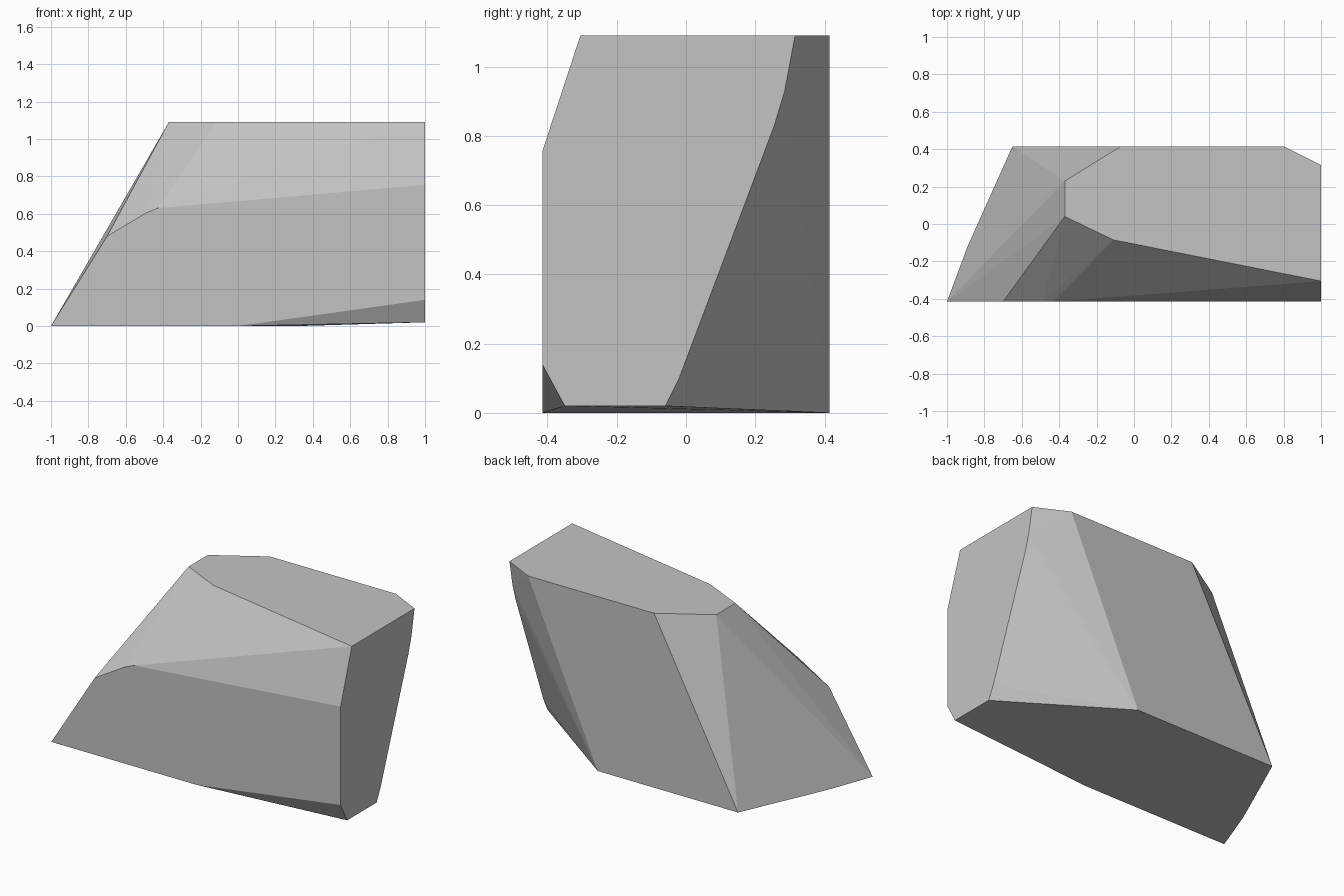
import bpy, bmesh, math

if "Cube" in bpy.data.objects:
    bpy.data.objects.remove(bpy.data.objects["Cube"])

HY, TOP = 0.415, 1.09          # half depth, height


def on_plane(points, axis, value):
    """Lift 2D outline points onto an axis-aligned plane."""
    return [p[:axis] + (value,) + p[axis:] for p in points]


# Cut outlines of the rock: flat top, flat right side, front, back and base
top = on_plane([(-0.37, 0.23), (-0.07, HY), (0.8, HY), (1, 0.315),
                (1, -0.305), (-0.11, -0.085), (-0.37, 0.04)], 2, TOP)
right = on_plane([(-HY, 0.755), (0.285, 0.93), (0.255, 0.83), (-0.02, 0.1),
                  (-0.06, 0.02), (-0.35, 0.02), (-HY, 0.14)], 0, 1.0)
front = on_plane([(-0.7, 0.48), (-0.49, 0.605), (-0.43, 0.63)], 1, -HY)
base = on_plane([(-1, -HY), (-0.89, -0.12), (-0.65, HY), (0.32, HY),
                 (0, -HY)], 2, 0.0)

# Boulder: convex chunk spanning those outlines
bm = bmesh.new()
for p in top + right + front + base:
    bm.verts.new(p)
hull = bmesh.ops.convex_hull(bm, input=bm.verts[:])
loose = [v for v in bm.verts if not v.link_faces]
bmesh.ops.delete(bm, geom=loose, context='VERTS')
bmesh.ops.dissolve_limit(bm, angle_limit=math.radians(0.5),
                         verts=bm.verts[:], edges=bm.edges[:])
bmesh.ops.recalc_face_normals(bm, faces=bm.faces[:])
mesh = bpy.data.meshes.new("boulder")
bm.to_mesh(mesh)
bm.free()

stone = bpy.data.materials.new("grey stone")
stone.diffuse_color = (0.55, 0.55, 0.55, 1)
stone.use_nodes = True
stone.node_tree.nodes["Principled BSDF"].inputs["Base Color"].default_value = stone.diffuse_color
mesh.materials.append(stone)
boulder = bpy.data.objects.new("boulder", mesh)
bpy.context.collection.objects.link(boulder)
